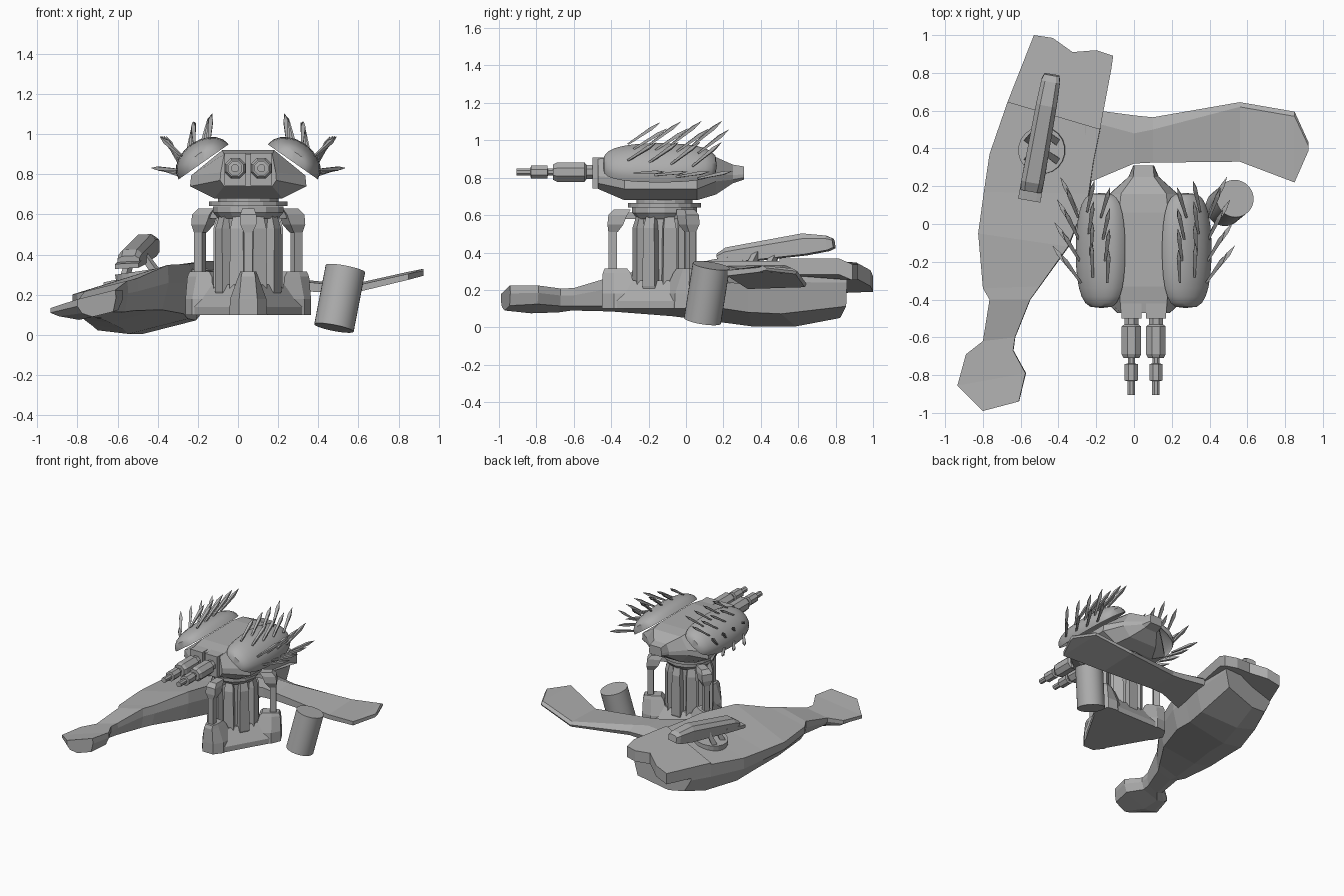
import bpy, bmesh, math
from mathutils import Vector, Matrix

if "Cube" in bpy.data.objects:
    bpy.data.objects.remove(bpy.data.objects["Cube"])

CX, CY = 0.051, -0.115          # turret axis
grey = bpy.data.materials.new("plain_grey")
grey.diffuse_color = (0.42, 0.42, 0.42, 1)
grey.use_nodes = True
grey.node_tree.nodes["Principled BSDF"].inputs["Base Color"].default_value = grey.diffuse_color


def finish(name, bm, smooth=False):
    bmesh.ops.remove_doubles(bm, verts=bm.verts, dist=1e-5)
    bmesh.ops.recalc_face_normals(bm, faces=bm.faces)
    me = bpy.data.meshes.new(name)
    bm.to_mesh(me)
    bm.free()
    me.materials.append(grey)
    ob = bpy.data.objects.new(name, me)
    bpy.context.collection.objects.link(ob)
    if smooth:
        bpy.ops.object.select_all(action='DESELECT')
        ob.select_set(True)
        bpy.context.view_layer.objects.active = ob
        bpy.ops.object.shade_smooth_by_angle(angle=math.radians(35))
    return ob


def loft(name, rings, smooth=False):
    """Skin a list of equal-length rings and cap both ends."""
    bm = bmesh.new()
    vs = [[bm.verts.new(p) for p in r] for r in rings]
    n = len(vs[0])
    for a, b in zip(vs, vs[1:]):
        for i in range(n):
            j = (i + 1) % n
            bm.faces.new((a[i], a[j], b[j], b[i]))
    bm.faces.new(vs[0])
    bm.faces.new(vs[-1])
    return finish(name, bm, smooth)


def ngon(r, z, n):
    return [(CX + r * math.cos(2 * math.pi * i / n),
             CY + r * math.sin(2 * math.pi * i / n), z) for i in range(n)]


def tube(name, p, q, stations, n=8, smooth=False, flat=1.0):
    """Stacked rings between two points; stations are (fraction, radius)."""
    p, q = Vector(p), Vector(q)
    rot = (q - p).to_track_quat('Z', 'Y')
    return loft(name, [[p.lerp(q, t) + rot @ Vector((
        r * math.cos(2 * math.pi * (i + .5) / n),
        r * flat * math.sin(2 * math.pi * (i + .5) / n), 0)) for i in range(n)]
        for t, r in stations], smooth)


def radial(pts, z, ang):
    """Points (radius, sideways) in the turret's radial frame."""
    c, s = math.cos(ang), math.sin(ang)
    return [(CX + r * c - t * s, CY + r * s + t * c, z) for r, t in pts]


def rect(r0, r1, w, z, ang):
    return radial(((r0, -w), (r1, -w), (r1, w), (r0, w)), z, ang)


def toe(r0, r1, r2, w, v, z, ang):
    """Blunt-nosed foot section."""
    return radial(((r0, -w), (r1, -w), (r2, -v), (r2, v), (r1, w), (r0, w)), z, ang)


# ---- pedestal column
loft("column_core", [ngon(.135, .12, 12), ngon(.135, .63, 12)])
loft("column_collar", [ngon(.15, .58, 12), ngon(.175, .61, 12), ngon(.175, .64, 12)])
loft("turntable", [ngon(.195, .642, 16), ngon(.195, .665, 16)])
loft("turntable_neck", [ngon(.15, .66, 16), ngon(.15, .69, 16)])
for k in range(9):
    a = math.radians(-90 + 20 + 40 * k)
    loft(f"column_rib_{k}", [rect(.10, .15, .03, .14, a), rect(.10, .17, .038, .22, a),
                            rect(.10, .17, .034, .53, a), rect(.10, .15, .025, .60, a)])

# ---- three-footed base with struts
arms = [math.radians(d) for d in (-90, 30, 150)]


def tri(r, half, z):
    return [(CX + r * math.cos(a + d), CY + r * math.sin(a + d), z)
            for a in arms for d in (-half, half)]


loft("base_plate", [tri(.29, .28, .10), tri(.29, .28, .14), tri(.18, .38, .25)])
for k, a in enumerate(arms):
    loft(f"foot_{k}", [toe(.15, .27, .335, .095, .045, .10, a),
                       toe(.15, .27, .335, .09, .045, .18, a),
                       toe(.18, .27, .33, .05, .035, .29, a),
                       toe(.20, .27, .32, .04, .03, .315, a)])
    loft(f"strut_{k}", [rect(.255, .30, .02, .25, a), rect(.255, .30, .02, .55, a)])
    loft(f"strut_bracket_{k}", [rect(.25, .30, .022, .51, a), rect(.22, .305, .04, .55, a),
                                rect(.20, .30, .04, .60, a), rect(.18, .27, .03, .63, a)])
    loft(f"bracket_link_{k}", [rect(.12, .25, .025, .58, a), rect(.12, .25, .025, .615, a)])

# ---- turret head, lofted front to back: y, z bottom/wide/top, half widths
head = [(-.47, .74, .77, .90, .12, .14, .12), (-.33, .68, .74, .92, .17, .29, .13),
        (.06, .68, .74, .92, .17, .29, .13), (.16, .71, .78, .91, .12, .18, .12),
        (.25, .77, .79, .87, .055, .08, .055), (.31, .79, .80, .86, .05, .055, .05)]
loft("turret_head", [[(CX - b, y, z0), (CX + b, y, z0), (CX + m, y, z1),
                      (CX + m * .98, y, z1 + (z2 - z1) * .3), (CX + t, y, z2),
                      (CX - t, y, z2), (CX - m * .98, y, z1 + (z2 - z1) * .3),
                      (CX - m, y, z1)] for y, z0, z1, z2, b, m, t in head])

# ---- twin guns and shell pods with spines
A, L, H, TILT = .152, .305, .108, math.radians(35)


def pod_point(x, y, z, s):
    wx = x * math.cos(TILT) + z * math.sin(TILT)
    wz = -x * math.sin(TILT) + z * math.cos(TILT)
    return Vector((CX + s * (.222 + wx), y - .14, .862 + wz))


# spine rows: angle round the dome, outward/back/up direction, y shift
rows = ((122, (-.14, .8, .60), 0), (88, (-.08, .8, .55), .03),
        (52, (.36, .66, .48), 0), (18, (.48, .75, .10), .03))

for s, side in ((-1, "left"), (1, "right")):
    gx = CX + s * .065
    loft(f"gun_mount_{side}", [[(gx + u * .053, y, .825 + v * .082) for u, v in
                               ((-1, -1), (1, -1), (1, 1), (-1, 1))] for y in (-.50, -.40)])
    tube(f"gun_body_{side}", (gx, -.50, .83), (gx, -.71, .83),
         [(0, .04), (.15, .04), (.2, .056), (.9, .056), (1, .045)])
    tube(f"gun_barrel_{side}", (gx, -.70, .83), (gx, -.905, .83),
         [(0, .02), (.19, .02), (.2, .038), (.63, .038), (.64, .021), (1, .021)])

    bm = bmesh.new()
    bmesh.ops.create_uvsphere(bm, u_segments=20, v_segments=14, radius=1,
                              matrix=Matrix.Rotation(math.pi / 2, 4, 'X'))
    for v in bm.verts:                       # blunt-ended dome, slightly hollow below
        x, y, z = v.co
        rad = math.hypot(x, z)
        k = rad ** .55 / rad if rad > 1e-4 else 0
        v.co = pod_point(A * x * k, L * math.copysign(abs(y) ** .9, y),
                         H * z * k * (1 if z > 0 else -.4), s)
    finish(f"shell_pod_{side}", bm, True)

    for r, (deg, (dx, dy, dz), shift) in enumerate(rows):
        for i in range(4):
            t = math.radians(deg + (1.5 - i) * 5)
            base = pod_point(A * .95 * math.cos(t), -.17 + .115 * i + shift,
                             H * .95 * math.sin(t), s)
            fan = (i - 1.5) * .07
            d = Vector((s * (dx - fan), dy, dz + fan * .6)).normalized()
            tube(f"spine_{side}_{r}_{i}", base, base + d * .21,
                 [(0, .008), (.25, .011), (.72, .016), (1, .001)], 4, flat=.8)


# ---- long hull: left point, right point, height shift, keel height
def deck(x, y):
    return min(.2 + (.25 if y < -.2 else .31) * (x + .83), .355)


hull = [(-.80, -.99, -.61, -.94, -.03, .09), (-.935, -.855, -.575, -.79, -.04, .075),
        (-.89, -.69, -.64, -.67, -.04, .08), (-.80, -.62, -.63, -.60, -.04, .09),
        (-.765, -.40, -.55, -.40, 0, .085), (-.80, -.34, -.50, -.33, 0, .08),
        (-.825, -.05, -.35, -.12, 0, .06), (-.795, .17, -.24, .16, 0, .03),
        (-.765, .37, -.215, .33, 0, .005), (-.67, .645, -.18, .50, 0, .005),
        (-.605, .80, -.15, .86, -.03, .05)]
rings = []
for xl, yl, xr, yr, dz, keel in hull:
    a = Vector((xl, yl, deck(xl, yl) + dz))
    b = Vector((xr, yr, deck(xr, yr) + dz))

    def low(f, rise):
        p = a.lerp(b, f)
        p.z = keel + rise
        return p
    rise = .25 * .55 * (xr - xl)             # belly climbs toward the turret
    rings.append([a, b, low(1.01, (b.z - keel) * .6 + rise * .4), low(.94, rise),
                  low(.4, 0), low(.12, .018), low(0, (a.z - keel) * .6)])
loft("hull", rings)

# notched rear deck plate
plate = [(-.67, .645), (-.53, 1.0), (-.43, .985), (-.325, .91), (-.20, .92),
         (-.11, .89), (-.12, .82), (-.18, .50)]
drop = [0, .03, .03, .02, .03, .03, 0, 0]
loft("rear_deck", [[(x, y, deck(x, y) + .012 - d - h) for (x, y), d in zip(plate, drop)]
                   for h in (.085, 0)])

# ---- thin swept wing: x, y front, y ridge, y back, top z, thickness
wing = [(-.26, .21, .55, .61, .34, .09), (.00, .32, .48, .575, .315, .075),
        (.10, .325, .50, .565, .30, .06), (.56, .33, .62, .645, .25, .035),
        (.85, .22, .57, .595, .315, .03), (.925, .39, .41, .43, .33, .025)]
loft("wing", [[(x, y0, z - .01), (x, ym, z), (x, y1, z - h * .5), (x, y1 - .01, z - h),
               (x, y0, z - .01 - h)] for x, y0, ym, y1, z, h in wing])

# ---- leaning drum
tube("drum", (.478, .088, .035), (.535, .135, .33), [(0, .1), (1, .1)], 32, True)

# ---- deck cannon on a tilted disc
tube("cannon_disc", (-.48, .39, .25), (-.49, .39, .318), [(0, .125), (1, .125)], 20)
back, nose = Vector((-.55, .15, .355)), Vector((-.435, .79, .45))
side_dir = Vector((.985, -.17, .05))
up = Vector((-.03, -.15, .98))


def section(f, w, lo, hi):
    p = back.lerp(nose, f)
    return [p + side_dir * u + up * v for u, v in
            ((-w, lo), (w, lo), (w, hi * .6), (w * .6, hi), (-w * .6, hi), (-w, hi * .6))]


loft("cannon_barrel", [section(.04, .055, -.01, .035), section(.12, .06, -.025, .06),
                       section(.76, .055, -.04, .075), section(.95, .05, -.035, .045),
                       section(1, .04, -.025, .025)])
loft("cannon_tail", [section(-.04, .06, -.02, .005), section(.25, .06, -.03, .01)])
for s in (-1, 1):
    for y in (.33, .43):
        tube("cannon_leg", (-.485 + s * .085, y, .28 + s * .02), (-.50 + s * .03, y + .05, .40),
             [(0, .026), (1, .022)], 4)
